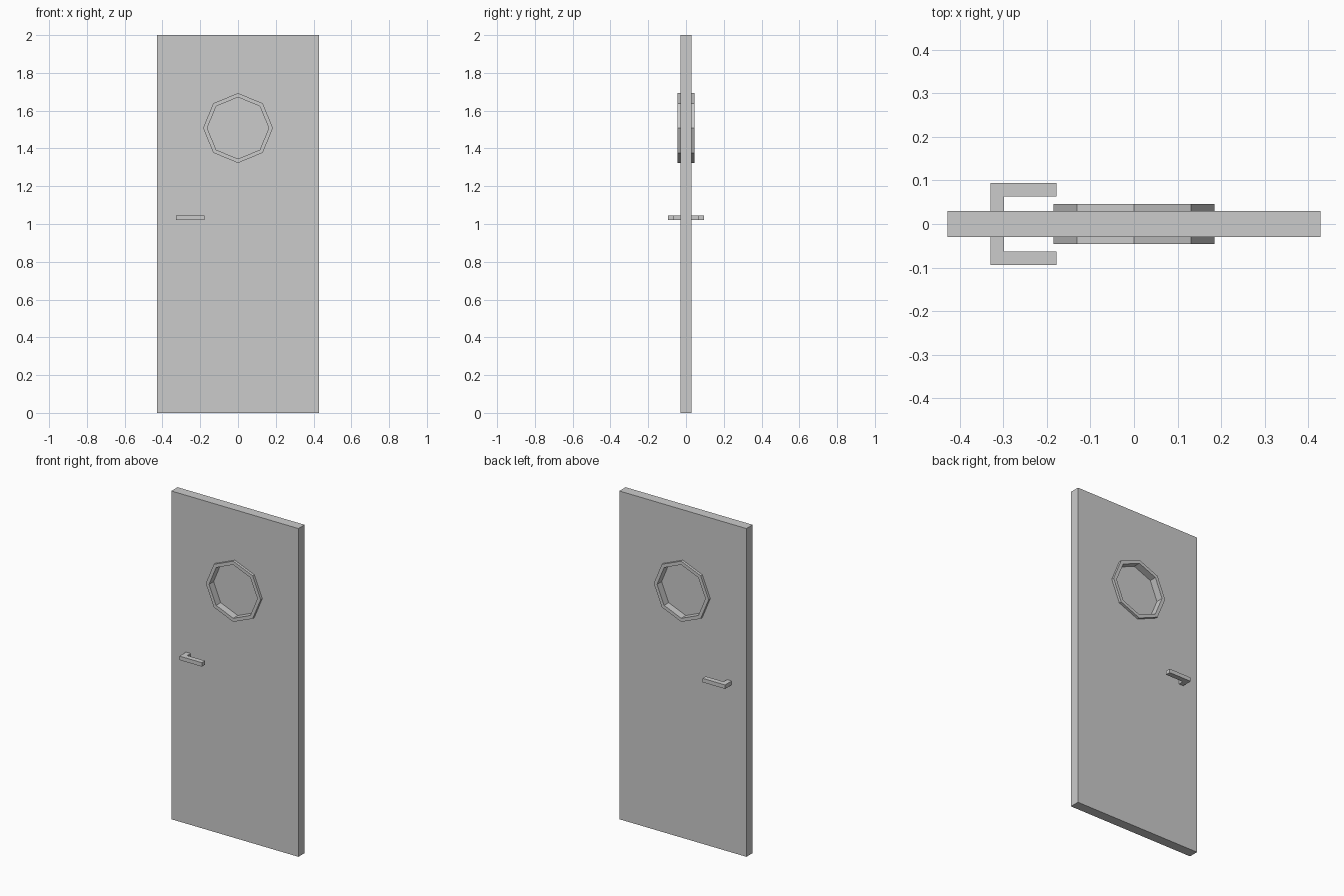
import bpy, bmesh, math

if "Cube" in bpy.data.objects:
    bpy.data.objects.remove(bpy.data.objects["Cube"], do_unlink=True)

WINDOW_Z = 1.508
OUTER, INNER = 0.185, 0.163
DOOR_Y, RING_Y, HANDLE_Y = 0.03, 0.046, 0.094

grey = bpy.data.materials.new("door_grey")
grey.use_nodes = True
colour = (0.6, 0.6, 0.6, 1)
grey.diffuse_color = colour
grey.node_tree.nodes["Principled BSDF"].inputs["Base Color"].default_value = colour


def finish(name, bm):
    """Turn a bmesh into a flat-shaded object."""
    bmesh.ops.recalc_face_normals(bm, faces=bm.faces[:])
    mesh = bpy.data.meshes.new(name)
    bm.to_mesh(mesh)
    bm.free()
    mesh.materials.append(grey)
    obj = bpy.data.objects.new(name, mesh)
    bpy.context.collection.objects.link(obj)
    return obj


def prism(name, points, direction):
    """Extrude a closed outline along a direction."""
    bm = bmesh.new()
    face = bm.faces.new([bm.verts.new(p) for p in points])
    grown = bmesh.ops.extrude_face_region(bm, geom=[face], use_keep_orig=True)
    top = [v for v in grown["geom"] if isinstance(v, bmesh.types.BMVert)]
    bmesh.ops.translate(bm, vec=direction, verts=top)
    return finish(name, bm)


def octagon(radius, y):
    """Eight points with one corner straight up."""
    angles = [i * math.pi / 4 for i in range(8)]
    return [(radius * math.sin(a), y, WINDOW_Z + radius * math.cos(a)) for a in angles]


def window_ring(name, side):
    """Octagonal trim standing proud of one door face."""
    bm = bmesh.new()
    loops = [(OUTER, DOOR_Y), (OUTER, RING_Y), (INNER, RING_Y), (INNER, DOOR_Y)]
    rows = [[bm.verts.new(p) for p in octagon(r, side * y)] for r, y in loops]
    for a, b in zip(rows, rows[1:] + rows[:1]):
        for i in range(8):
            j = (i + 1) % 8
            bm.faces.new((a[i], a[j], b[j], b[i]))
    return finish(name, bm)


# Door slab with an octagonal opening
w = 0.428
door = prism("door_panel", [(-w, -DOOR_Y, 0), (w, -DOOR_Y, 0), (w, -DOOR_Y, 2), (-w, -DOOR_Y, 2)],
             (0, 2 * DOOR_Y, 0))
cutter = prism("window_cutter", octagon(INNER, -0.1), (0, 0.2, 0))
cut = door.modifiers.new("window_opening", "BOOLEAN")
cut.object = cutter
cut.solver = "EXACT"
bpy.context.view_layer.objects.active = door
bpy.ops.object.modifier_apply(modifier=cut.name)
bpy.data.objects.remove(cutter, do_unlink=True)

# Thin pane in the middle of the opening
prism("window_pane", octagon(INNER, -0.002), (0, 0.004, 0))

# Trim ring and lever handle on both faces
for label, side in (("front", -1), ("back", 1)):
    window_ring(label + "_window_ring", side)
    lever = [(-0.329, DOOR_Y), (-0.298, DOOR_Y), (-0.298, 0.063),
             (-0.178, 0.063), (-0.178, HANDLE_Y), (-0.329, HANDLE_Y)]
    prism(label + "_handle", [(x, side * y, 1.021) for x, y in lever], (0, 0, 0.024))
